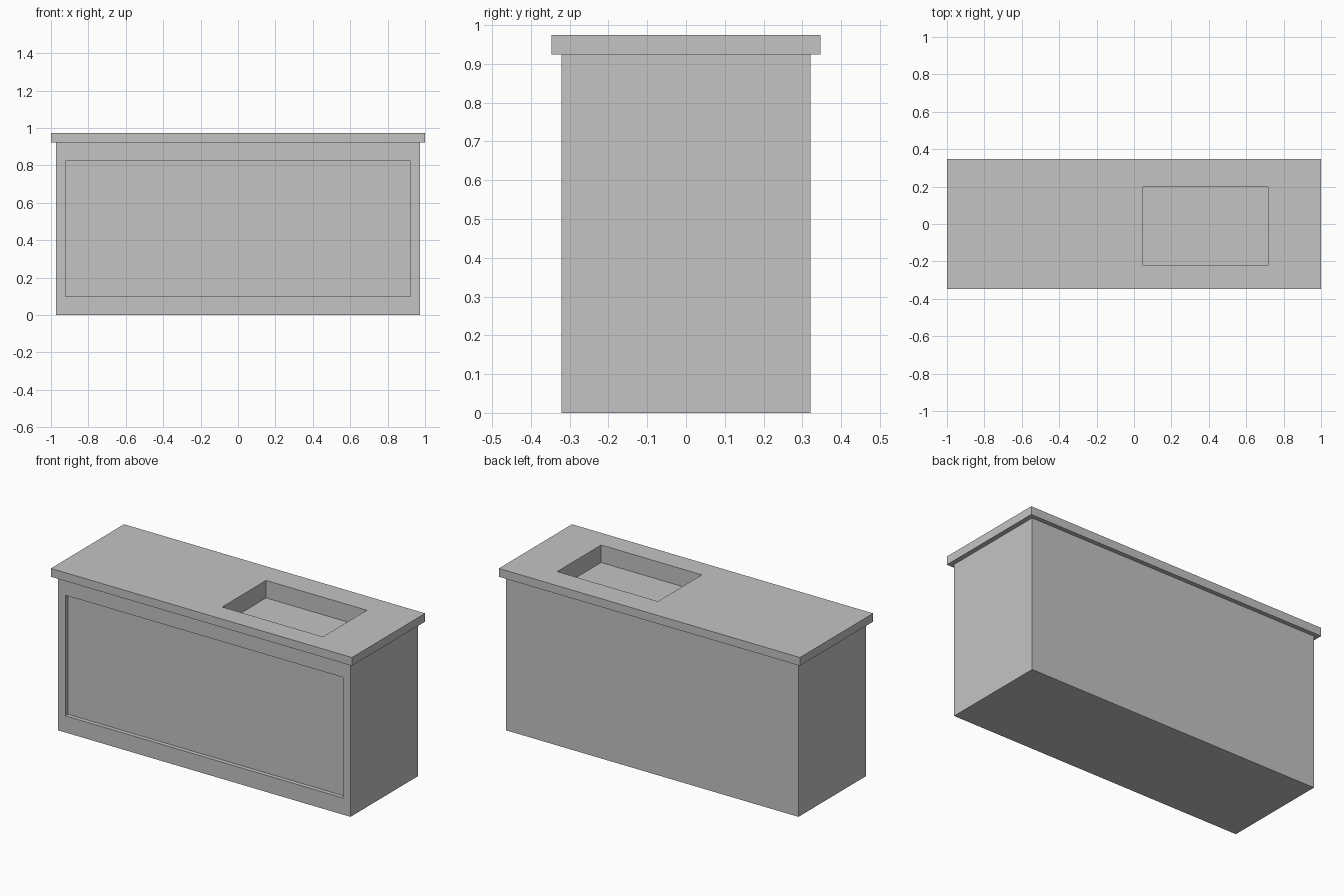
import bpy
from mathutils import Vector

default = bpy.data.objects.get("Cube")
if default:
    bpy.data.objects.remove(default, do_unlink=True)

# Single stone grey for the whole unit
grey = bpy.data.materials.new("light_grey")
grey.use_nodes = True
colour = (0.55, 0.55, 0.55, 1)
grey.diffuse_color = colour
grey.node_tree.nodes["Principled BSDF"].inputs["Base Color"].default_value = colour


def box(name, low, high):
    """Box spanning two opposite corners."""
    low, high = Vector(low), Vector(high)
    bpy.ops.mesh.primitive_cube_add(size=1, location=(low + high) / 2)
    obj = bpy.context.object
    obj.name = name
    obj.scale = high - low
    bpy.ops.object.transform_apply(location=False, rotation=False, scale=True)
    obj.data.materials.append(grey)
    return obj


def cutter(name, low, high):
    obj = box(name, low, high)
    obj.hide_render = True
    obj.hide_viewport = True
    obj.display_type = 'WIRE'
    return obj


def cut(target, tool):
    mod = target.modifiers.new(tool.name, 'BOOLEAN')
    mod.operation = 'DIFFERENCE'
    mod.solver = 'EXACT'
    mod.object = tool


WIDTH, DEPTH = 0.972, 0.321      # half sizes of the cabinet
BODY_TOP, TOP = 0.924, 0.974
BASIN_FLOOR = TOP - 0.105

# Cabinet and overhanging worktop
cabinet = box("cabinet_body", (-WIDTH, -DEPTH, 0), (WIDTH, DEPTH, BODY_TOP))
worktop = box("worktop", (-1, -0.347, BODY_TOP), (1, 0.347, TOP))

# Recessed front panel
panel = cutter("front_panel_cutter", (-0.922, -0.5, 0.1),
               (0.922, 0.025 - DEPTH, 0.824))
cut(cabinet, panel)

# Sink basin, sunk through the worktop into the cabinet
basin = cutter("basin_cutter", (0.048, -0.219, BASIN_FLOOR),
               (0.717, 0.198, TOP + 0.1))
cut(cabinet, basin)
cut(worktop, basin)
